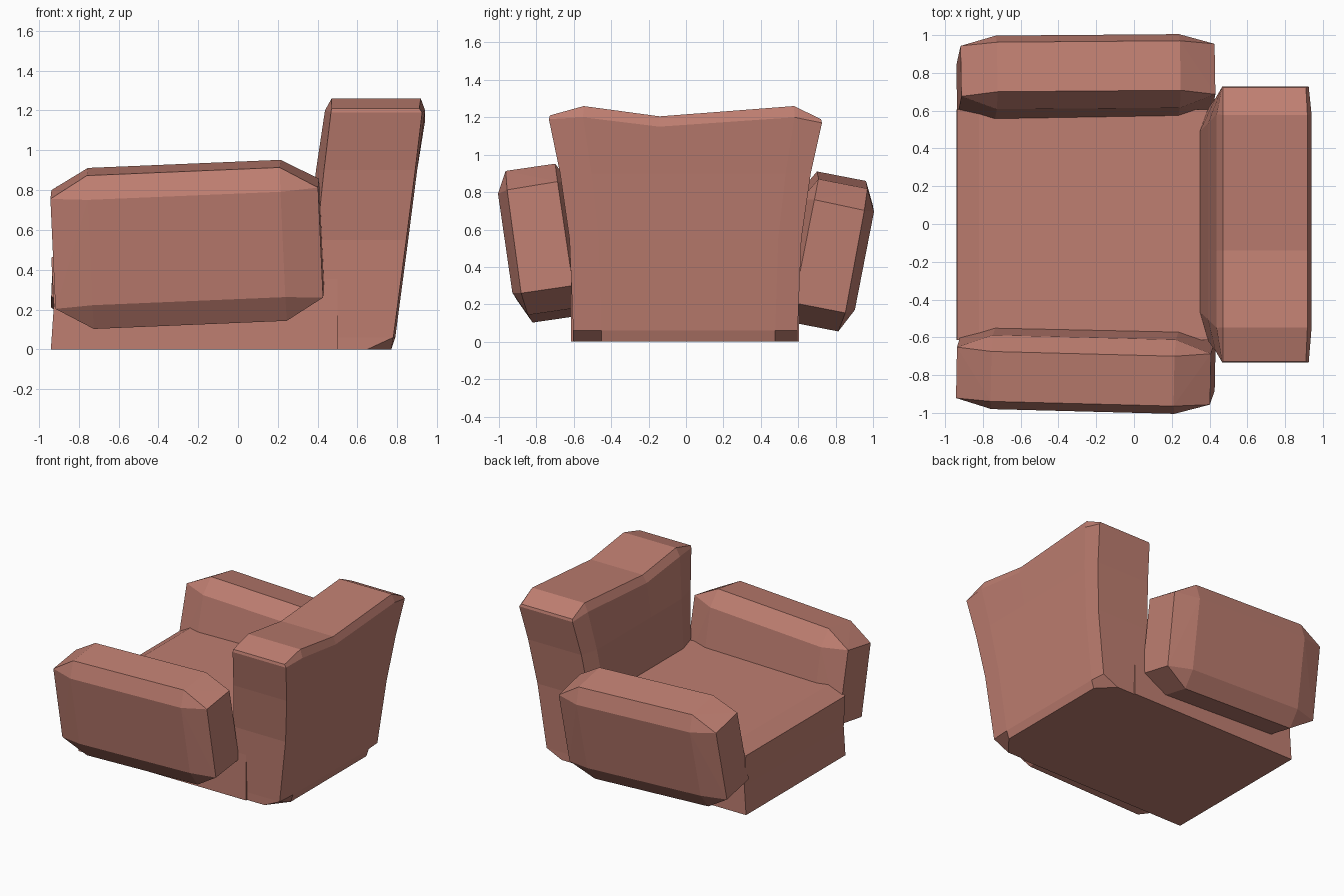
import bpy, bmesh, math
from mathutils import Matrix, Vector, Euler

if "Cube" in bpy.data.objects:
    bpy.data.objects.remove(bpy.data.objects["Cube"])

mat = bpy.data.materials.new("dusty_rose_fabric")
mat.diffuse_color = (0.52, 0.21, 0.165, 1)
mat.use_nodes = True
mat.node_tree.nodes["Principled BSDF"].inputs["Base Color"].default_value = mat.diffuse_color


def finish(bm, name):
    bmesh.ops.recalc_face_normals(bm, faces=bm.faces)
    me = bpy.data.meshes.new(name)
    bm.to_mesh(me)
    bm.free()
    me.materials.append(mat)
    ob = bpy.data.objects.new(name, me)
    bpy.context.collection.objects.link(ob)
    return ob


# Seat: side profile swept across the width
def seat():
    profile = [(-.94, 0), (-.925, .22), (-.938, .46), (-.82, .53), (.5, .54), (.5, 0)]
    bm = bmesh.new()
    a = [bm.verts.new((x, -.615, z)) for x, z in profile]
    b = [bm.verts.new((x, .605, z)) for x, z in profile]
    n = len(profile)
    for i in range(n):
        j = (i + 1) % n
        bm.faces.new((a[i], a[j], b[j], b[i]))
    bm.faces.new(a)
    bm.faces.new(b)
    finish(bm, "seat")


# Arms: chamfered cushion (hull of two octagons and two smaller end quads)
def arm(name, side, centre, tilt, pitch, yaw):
    octagon = [(.122, .39), (.18, .275), (.18, -.26), (.115, -.39),
               (-.125, -.39), (-.21, -.265), (-.215, .265), (-.145, .39)]
    end = [(.125, .28), (.13, -.278), (-.15, -.278), (-.148, .285)]
    rot = Euler((-side * tilt, pitch, yaw)).to_matrix()
    bm = bmesh.new()
    for s in (-1, 1):
        for ring, hx in ((octagon, .485), (end, .673)):
            for u, v in ring:
                bm.verts.new(Vector(centre) + rot @ Vector((s * hx, side * u, v)))
    bmesh.ops.convex_hull(bm, input=bm.verts)
    bmesh.ops.dissolve_limit(bm, angle_limit=math.radians(1),
                             verts=bm.verts, edges=bm.edges)
    finish(bm, name)


# Backrest: stacked ten-sided rings, with a dipped top edge
def backrest():
    cols = [-1, -.75, -.19, .8, 1]
    crown = [1.21, 1.26, 1.205, 1.26, 1.19]
    drop = [.02, .06, .055, .06, .02]
    # height (None = follows crown), half width, front x, back x, corner insets
    levels = [(0, .60, .41, .77, .01, .12),
              (.06, .60, .403, .79, .012, .01),
              (.55, .62, .35, .855, .045, .01),
              (.9, .67, .392, .90, .04, .01),
              ("rim", .73, .437, .94, .03, .015),
              ("top", .725, .47, .918, .0, .008)]
    bm = bmesh.new()
    rings = []
    for h, hw, f, b, df, db in levels:
        ring = []
        for k in range(10):
            c = k if k < 5 else 9 - k
            corner = c in (0, 4)
            x = f + df * corner if k < 5 else b - db * corner
            z = crown[c] if h == "top" else crown[c] - drop[c] if h == "rim" else h
            ring.append(bm.verts.new((x, cols[c] * hw - .003, z)))
        rings.append(ring)
    for lo, hi in zip(rings, rings[1:]):
        for i in range(10):
            j = (i + 1) % 10
            bm.faces.new((lo[i], lo[j], hi[j], hi[i]))
    for r in (rings[0], rings[-1]):
        for i in range(4):
            bm.faces.new((r[i], r[i + 1], r[8 - i], r[9 - i]))
    finish(bm, "backrest")


seat()
arm("arm_front", -1, (-.255, -.775, .525), math.radians(8.3) * 1, -.042, -.026)
arm("arm_rear", 1, (-.255, .772, .48), math.radians(11), .042, .008)
backrest()
